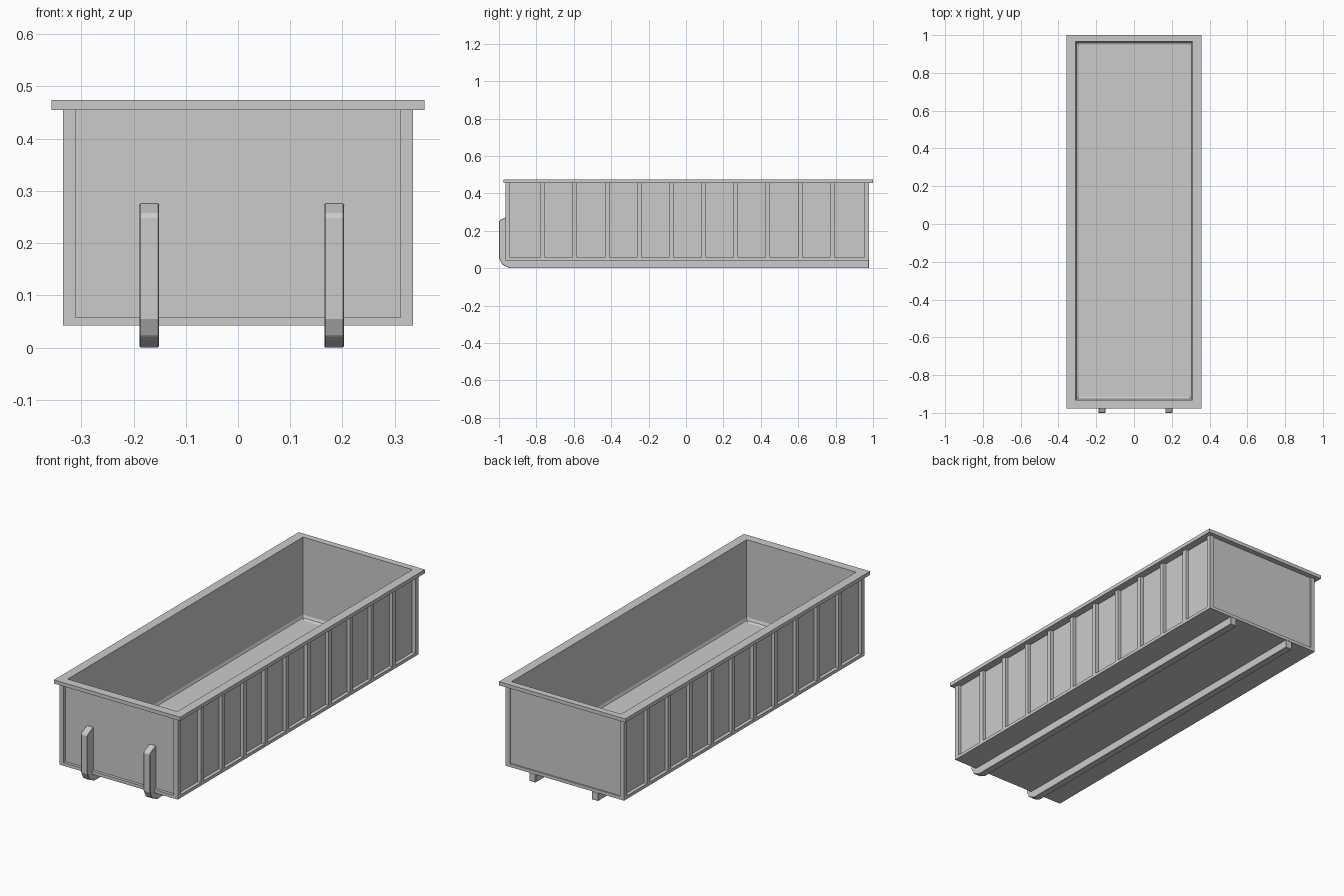
import bpy, bmesh

if "Cube" in bpy.data.objects:
    bpy.data.objects.remove(bpy.data.objects["Cube"])


def make_object(name, bm):
    bmesh.ops.recalc_face_normals(bm, faces=bm.faces)
    me = bpy.data.meshes.new(name)
    bm.to_mesh(me)
    bm.free()
    ob = bpy.data.objects.new(name, me)
    bpy.context.collection.objects.link(ob)
    return ob


def rect(bm, half_x, y0, y1, z):
    return [bm.verts.new((x, y, z)) for x, y in
            ((-half_x, y0), (half_x, y0), (half_x, y1), (-half_x, y1))]


def bridge(bm, a, b):
    for i in range(4):
        j = (i + 1) % 4
        bm.faces.new((a[i], a[j], b[j], b[i]))


def frame(name, outer, inner, z0, z1):
    """Closed rectangular frame; outer/inner = (half_x, y0, y1)."""
    bm = bmesh.new()
    loops = [rect(bm, *r, z) for r, z in
             ((outer, z0), (outer, z1), (inner, z1), (inner, z0))]
    for i in range(4):
        bridge(bm, loops[i], loops[(i + 1) % 4])
    return make_object(name, bm)


def box(name, x0, x1, y0, y1, z0, z1):
    bm = bmesh.new()
    a = [bm.verts.new((x, y, z0)) for x, y in ((x0, y0), (x1, y0), (x1, y1), (x0, y1))]
    b = [bm.verts.new((v.co.x, v.co.y, z1)) for v in a]
    bm.faces.new(a)
    bm.faces.new(b)
    bridge(bm, a, b)
    return make_object(name, bm)


BASE, SILL, TOP, RIM = 0.042, 0.058, 0.455, 0.474

# open tub: recessed outer panels, inner walls and chamfered floor
bm = bmesh.new()
tub = [rect(bm, *r) for r in (
    (0.317, -0.950, 0.972, BASE), (0.317, -0.950, 0.972, TOP),
    (0.310, -0.933, 0.967, TOP), (0.310, -0.933, 0.967, 0.078),
    (0.304, -0.927, 0.961, 0.065), (0.292, -0.915, 0.949, 0.059))]
for a, b in zip(tub, tub[1:]):
    bridge(bm, a, b)
bm.faces.new(tub[0])
bm.faces.new(tub[-1])
make_object("tub", bm)

# overhanging top rim and bottom sill
frame("top_rim", (0.357, -0.977, 1.0), (0.310, -0.933, 0.967), TOP, RIM)
frame("bottom_sill", (0.335, -0.965, 0.979), (0.317, -0.950, 0.972), BASE, SILL)

# corner posts and side ribs
rib_y = [-0.766 + 0.172 * i for i in range(10)]
for side, s in (("left", -1), ("right", 1)):
    for end, y0, y1 in (("front", -0.965, -0.940), ("back", 0.955, 0.979)):
        xs = sorted((s * 0.311, s * 0.335))
        box(f"{end}_{side}_corner_post", *xs, y0, y1, SILL, TOP)
    for i, y in enumerate(rib_y):
        xs = sorted((s * 0.315, s * 0.335))
        box(f"{side}_rib_{i + 1}", *xs, y - 0.012, y + 0.012, SILL, TOP)

# skid rails running under the floor and up the front
profile = [(0.979, 0.0), (0.979, 0.043), (-0.945, 0.043), (-0.945, 0.276),
           (-0.958, 0.275), (-0.994, 0.258), (-1.0, 0.25), (-1.0, 0.055),
           (-0.984, 0.022), (-0.972, 0.014), (-0.940, 0.0)]
for side, xc in (("left", -0.170), ("right", 0.184)):
    bm = bmesh.new()
    a = [bm.verts.new((xc - 0.0185, y, z)) for y, z in profile]
    b = [bm.verts.new((xc + 0.0185, y, z)) for y, z in profile]
    bm.faces.new(a)
    bm.faces.new(b)
    n = len(profile)
    for i in range(n):
        j = (i + 1) % n
        bm.faces.new((a[i], a[j], b[j], b[i]))
    rail = make_object(f"{side}_skid_rail", bm)
    bev = rail.modifiers.new("soft_edges", 'BEVEL')
    bev.width = 0.002
    bev.segments = 1
